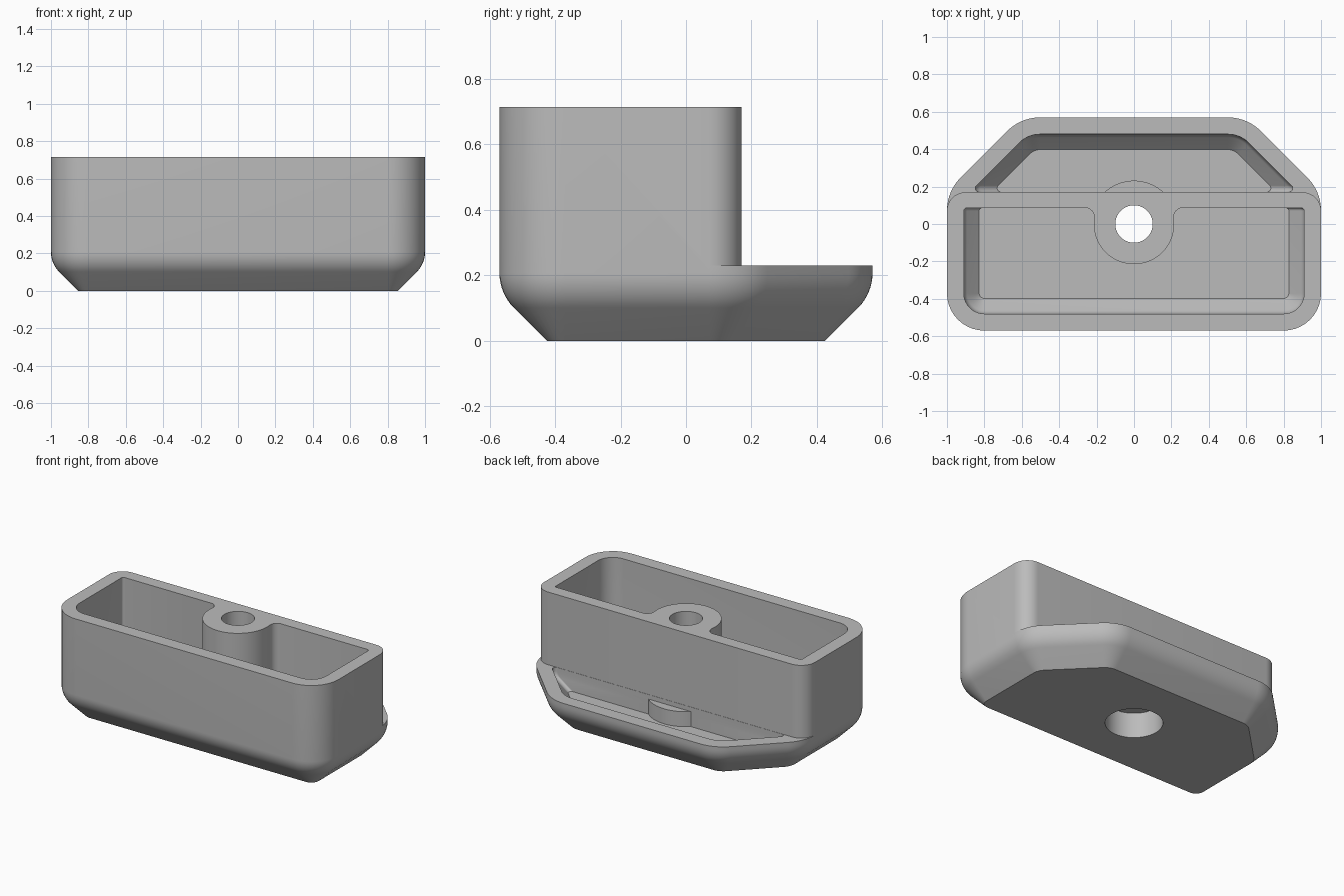
import bpy, bmesh
from math import sin, cos, tan, pi, sqrt, atan2, radians
from mathutils import Vector

if "Cube" in bpy.data.objects:
    bpy.data.objects.remove(bpy.data.objects["Cube"])

HALF_Y, DIAG, RIM, TOP = 0.57, 1.175, 0.23, 0.715
WALL, FLOOR = 0.09, 0.10
STEP = 0.17


def fillet(corners, segs=10):
    """Closed outline from (x, y, radius) corners, each rounded by an arc."""
    out = []
    for i, (x, y, r) in enumerate(corners):
        p = Vector((x, y))
        a = (Vector(corners[i - 1][:2]) - p).normalized()
        b = (Vector(corners[(i + 1) % len(corners)][:2]) - p).normalized()
        if r <= 0:
            out.append(p)
            continue
        half = a.angle(b) / 2
        centre = p + (a + b).normalized() * (r / sin(half))
        u = p + a * (r / tan(half)) - centre
        v = p + b * (r / tan(half)) - centre
        sweep = pi - 2 * half
        for k in range(segs + 1):
            t = k / segs * sweep
            out.append(centre + (u * sin(sweep - t) + v * sin(t)) / sin(sweep))
    return out


def mirrored(half):
    """Complete a right-hand list of corners with its left-hand copy."""
    return half + [(-x, y, r) for x, y, r in reversed(half)]


def loft(name, rings):
    """Solid through (outline, z) rings of equal point count."""
    bm = bmesh.new()
    loops = [[bm.verts.new((p[0], p[1], z)) for p in pts] for pts, z in rings]
    n = len(loops[0])
    for lo, hi in zip(loops, loops[1:]):
        for i in range(n):
            j = (i + 1) % n
            bm.faces.new((lo[i], lo[j], hi[j], hi[i]))
    bm.faces.new(loops[0][::-1])
    bm.faces.new(loops[-1])
    bmesh.ops.recalc_face_normals(bm, faces=bm.faces)
    mesh = bpy.data.meshes.new(name)
    bm.to_mesh(mesh)
    bm.free()
    obj = bpy.data.objects.new(name, mesh)
    bpy.context.collection.objects.link(obj)
    return obj


def prism(name, pts, z0, z1):
    return loft(name, [(pts, z0), (pts, z1)])


def cylinder(name, r, z0, z1, n=64):
    pts = [(r * cos(2 * pi * k / n), r * sin(2 * pi * k / n)) for k in range(n)]
    return prism(name, pts, z0, z1)


def cut(target, cutter):
    cutter.hide_render = True
    bpy.context.view_layer.objects.active = target
    mod = target.modifiers.new("cut", 'BOOLEAN')
    mod.operation, mod.solver, mod.object = 'DIFFERENCE', 'EXACT', cutter
    bpy.ops.object.modifier_apply(modifier=mod.name)
    bpy.data.objects.remove(cutter)


def wall_profile(depth, floor, top):
    """(inset, z) steps: 45 degree slope, rounded into a vertical wall."""
    big, zc = 0.15, 0.207
    r = big - depth
    arc = [(big - r * cos(a), zc - r * sin(a))
           for a in (radians(45) * (1 - k / 8) for k in range(9))]
    return [(arc[0][0] + arc[0][1] - floor, floor)] + arc + [(depth, top)]


def body_outline(i):
    return fillet(mirrored([
        (1 - i, -HALF_Y + i, 0.2 - i),
        (1 - i, DIAG - 1 - (sqrt(2) - 1) * i, 0.25 - i),
        (DIAG - HALF_Y - (sqrt(2) - 1) * i, HALF_Y - i, 0.25 - i)]))


def front_outline(i):
    return fillet(mirrored([(1 - i, -HALF_Y + i, 0.2 - i), (1 - i, 0.085, 0.015)]))


def back_outline(i):
    y = STEP + 0.0015
    return fillet(mirrored([
        (DIAG - sqrt(2) * i - y, y, 0.02),
        (DIAG - HALF_Y - (sqrt(2) - 1) * i, HALF_Y - i, 0.25 - i)]))


# Outer shell, full height
body = loft("housing", [(body_outline(i), z) for i, z in wall_profile(0, 0, TOP)])

# Low rear shelf
shelf = fillet(mirrored([(1.2, 0.8, 0), (1.2, 0.069, 0), (1, 0.069, 0), (1, STEP, 0.1)]))
cut(body, prism("shelf_cutter", shelf, RIM, 1))

# Front pocket, leaving the screw boss blended into the wall
R, f, yw = 0.215, 0.05, 0.087
cy = yw - f
cx = sqrt((R + f) ** 2 - cy ** 2)
a0 = atan2(cy, cx)
blend = [(cx + f * cos(a), cy + f * sin(a))
         for a in (pi / 2 + (pi / 2 + a0) * k / 8 for k in range(9))]
arc = [(R * cos(a), R * sin(a))
       for a in (a0 - (pi + 2 * a0) * k / 40 for k in range(1, 40))]
boss = [(cx, 0.15)] + blend + arc + [(-x, y) for x, y in blend[::-1]] + [(-cx, 0.15)]
pocket = loft("front_pocket", [(front_outline(i), z) for i, z in wall_profile(WALL, FLOOR, 1)])
cut(pocket, prism("boss_keep", boss, -0.1, 1.2))
cut(body, pocket)

# Rear pocket, leaving the low boss bulge
pocket = loft("back_pocket", [(back_outline(i), z) for i, z in wall_profile(WALL, FLOOR, 0.4)])
cut(pocket, cylinder("bulge_keep", 0.232, -0.1, 0.2))
cut(body, pocket)

# Screw hole and counterbore underneath
cut(body, cylinder("screw_hole", 0.1, -0.1, 1))
cut(body, cylinder("counterbore", 0.175, -0.1, 0.17))

# Plain grey finish
grey = bpy.data.materials.new("grey")
grey.use_nodes = True
grey.diffuse_color = (0.5, 0.5, 0.5, 1)
grey.node_tree.nodes["Principled BSDF"].inputs["Base Color"].default_value = (0.5, 0.5, 0.5, 1)
body.data.materials.clear()
body.data.materials.append(grey)

bpy.ops.object.select_all(action='DESELECT')
body.select_set(True)
bpy.context.view_layer.objects.active = body
bpy.ops.object.shade_smooth_by_angle(angle=radians(30))
